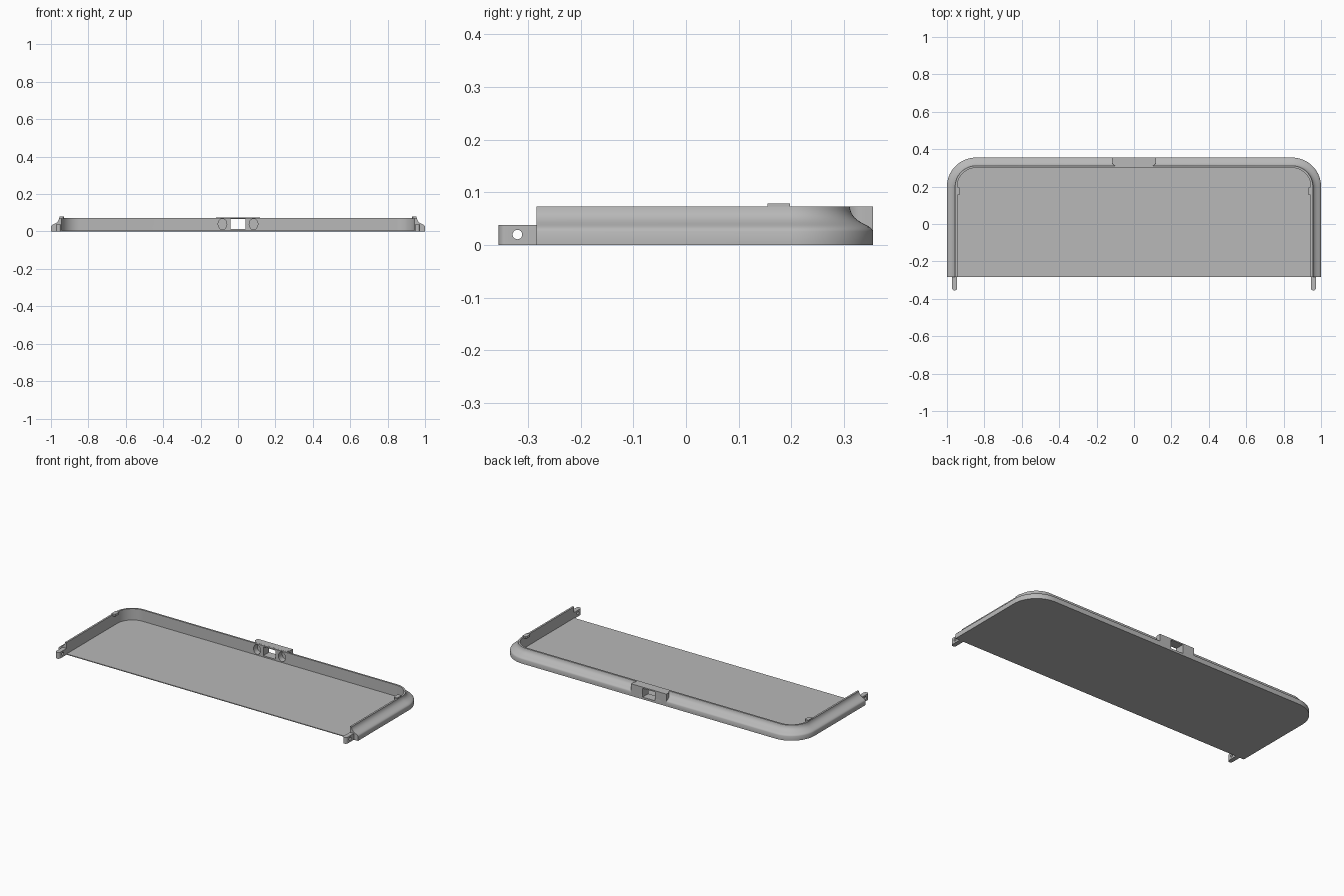
import bpy, bmesh
from math import sin, cos, pi
from mathutils import Matrix

if "Cube" in bpy.data.objects:
    bpy.data.objects.remove(bpy.data.objects["Cube"], do_unlink=True)

grey = bpy.data.materials.new("plain grey")
grey.use_nodes = True
COLOUR = (0.48, 0.48, 0.48, 1)
grey.diffuse_color = COLOUR
grey.node_tree.nodes["Principled BSDF"].inputs["Base Color"].default_value = COLOUR


def finish(bm, name):
    bmesh.ops.recalc_face_normals(bm, faces=bm.faces)
    mesh = bpy.data.meshes.new(name)
    bm.to_mesh(mesh)
    bm.free()
    mesh.materials.append(grey)
    obj = bpy.data.objects.new(name, mesh)
    bpy.context.collection.objects.link(obj)
    return obj


def prism(name, outline, z0, z1):
    """Extrude a plan outline between two heights."""
    bm = bmesh.new()
    face = bm.faces.new([bm.verts.new((x, y, z0)) for x, y in outline])
    top = bmesh.ops.extrude_face_region(bm, geom=[face])["geom"]
    bmesh.ops.translate(bm, vec=(0, 0, z1 - z0),
                        verts=[v for v in top if isinstance(v, bmesh.types.BMVert)])
    return finish(bm, name)


def box(name, x0, x1, y0, y1, z0, z1):
    return prism(name, [(x0, y0), (x1, y0), (x1, y1), (x0, y1)], z0, z1)


def cylinder(name, centre, rx, rz, length, axis):
    """Elliptical cylinder lying along x or y."""
    bm = bmesh.new()
    bmesh.ops.create_cone(bm, cap_ends=True, segments=32, radius1=1, radius2=1, depth=length)
    bmesh.ops.scale(bm, vec=(rx, rz, 1), verts=bm.verts)
    bmesh.ops.rotate(bm, matrix=Matrix.Rotation(pi / 2, 3, 'X'), verts=bm.verts)
    if axis == 'x':
        bmesh.ops.rotate(bm, matrix=Matrix.Rotation(pi / 2, 3, 'Z'), verts=bm.verts)
    bmesh.ops.translate(bm, vec=centre, verts=bm.verts)
    return finish(bm, name)


def cut(targets, cutters):
    for target in targets:
        for cutter in cutters:
            mod = target.modifiers.new("cut", 'BOOLEAN')
            mod.operation, mod.solver, mod.object = 'DIFFERENCE', 'EXACT', cutter
        bpy.context.view_layer.objects.active = target
        for mod in list(target.modifiers):
            bpy.ops.object.modifier_apply(modifier=mod.name)
    for cutter in cutters:
        bpy.data.objects.remove(cutter, do_unlink=True)


# Plan path: two straight sides, two rounded back corners
R, CX, CY, FRONT, BACK = 0.155, 0.845, 0.2, -0.284, 0.355
STEPS = 20
stations = [(CX, FRONT, 0)]
stations += [(CX, CY, pi / 2 * i / STEPS) for i in range(STEPS + 1)]
stations += [(-CX, CY, pi / 2 * (1 + i / STEPS)) for i in range(STEPS + 1)]
stations += [(-CX, FRONT, pi)]


def path_point(station, inset):
    x, y, a = station
    return x + (R - inset) * cos(a), y + (R - inset) * sin(a)


# Floor
floor_top = 0.005
floor = prism("floor", [path_point(s, 0) for s in stations], 0, floor_top)

# Rim: coved section swept along the path, as (inset, height)
section = [(0, floor_top), (0, 0.026), (0.002, 0.030), (0.006, 0.034), (0.013, 0.038),
           (0.021, 0.042), (0.029, 0.047), (0.036, 0.053), (0.040, 0.059), (0.043, 0.066),
           (0.044, 0.073), (0.055, 0.073), (0.055, floor_top)]
bm = bmesh.new()
rings = [[bm.verts.new((*path_point(s, d), z)) for d, z in section] for s in stations]
for a, b in zip(rings, rings[1:]):
    for i in range(len(section)):
        j = (i + 1) % len(section)
        bm.faces.new((a[i], a[j], b[j], b[i]))
bm.faces.new(rings[0])
bm.faces.new(rings[-1])
rim = finish(bm, "rim")

# Latch block on the back, rounded where it meets the rim
half, inner = 0.118, 0.309
side = [(half - 0.025 * (1 - cos(t)), BACK - 0.016 - (BACK - 0.016 - inner) * sin(t))
        for t in (pi / 2 * i / 8 for i in range(9))]
outline = [(half, BACK)] + side
latch = prism("latch_block", outline + [(-x, y) for x, y in reversed(outline)], 0.006, 0.0735)

# Latch window and the two round recesses beside it
cutters = [box("window_cutter", -0.041, 0.041, 0.28, 0.38, 0.013, 0.066)]
for sx in (-1, 1):
    cutters.append(cylinder("recess_cutter", (sx * 0.083, 0.31, 0.039), 0.023, 0.029, 0.05, 'y'))
cut([rim, latch], cutters)

parts = [floor, rim, latch]
for sx, label in ((1, "left"), (-1, "right")):
    # Hinge tab with a rounded tip and a pin hole
    w, tip = 0.0135, -0.3555
    arc = [(sx * 0.959 + w * cos(t), tip + w + w * sin(t))
           for t in (pi + pi * i / 12 for i in range(13))]
    tab = prism(label + "_hinge_tab",
                arc + [(sx * 0.959 + w, FRONT + 0.01), (sx * 0.959 - w, FRONT + 0.01)], 0, 0.038)
    cut([tab], [cylinder("pin_cutter", (sx * 0.959, -0.32, 0.02), 0.009, 0.009, 0.1, 'x')])

    # Small raised stop on the inner edge of the rim
    x0, x1 = sx * 0.929, sx * 0.954
    c = sx * 0.006
    stop = prism(label + "_stop", [(x1, 0.155), (x0 + c, 0.155), (x0, 0.161),
                                   (x0, 0.191), (x0 + c, 0.197), (x1, 0.197)], 0.066, 0.079)
    parts += [tab, stop]

# Smooth curves, crisp edges
bpy.ops.object.select_all(action='DESELECT')
for obj in parts:
    obj.select_set(True)
bpy.context.view_layer.objects.active = rim
bpy.ops.object.shade_smooth_by_angle(angle=pi / 6)
